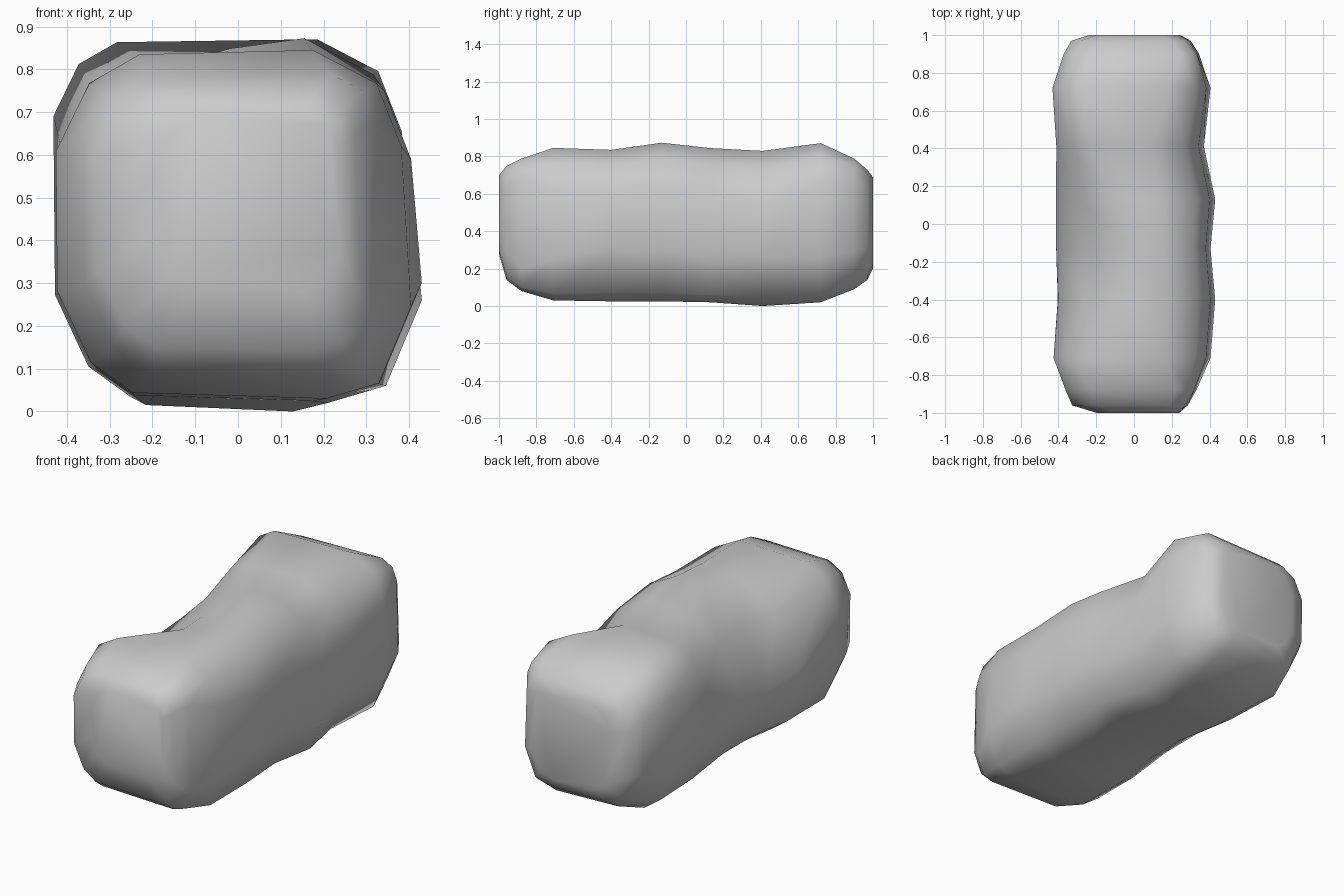
import bpy, bmesh

# Cross-sections along y: y, left, right, bottom, top,
# then corner rounding: top-right, top-left, bottom-left, bottom-right
stations = [
    (-1.00, -0.20, 0.24, 0.28, 0.70, .08, .12, .12, .08),
    (-0.96, -0.33, 0.285, 0.14, 0.75, .10, .14, .17, .11),
    (-0.88, -0.365, 0.33, 0.08, 0.79, .11, .15, .20, .10),
    (-0.71, -0.43, 0.405, 0.03, 0.85, .23, .21, .23, .18),
    (-0.40, -0.41, 0.43, 0.025, 0.84, .25, .38, .21, .23),
    (-0.13, -0.42, 0.405, 0.025, 0.878, .25, .42, .27, .22),
    (0.13, -0.42, 0.43, 0.02, 0.85, .29, .34, .28, .20),
    (0.41, -0.415, 0.37, 0.00, 0.835, .28, .20, .25, .22),
    (0.72, -0.435, 0.405, 0.02, 0.875, .22, .16, .23, .20),
    (0.90, -0.375, 0.345, 0.09, 0.79, .10, .15, .20, .17),
    (0.97, -0.335, 0.30, 0.14, 0.73, .10, .14, .16, .15),
    (1.00, -0.24, 0.245, 0.20, 0.69, .10, .12, .12, .12),
]


def ring_points(y, l, r, b, t, tr, tl, bl, br):
    """Rounded box section, three points per corner."""
    # corner x, z, inward signs, size, reach x and z, middle inset x and z,
    # sideways and vertical lean of the flats, order
    corners = ((r, t, -1, -1, tr, 1.0, 1.0, .35, .36, .10, .02, False),
               (l, t, 1, -1, tl, 0.95, 1.15, .39, .39, .02, .07, True),
               (l, b, 1, 1, bl, 0.80, 1.10, .37, .37, .03, .06, False),
               (r, b, -1, 1, br, 1.10, 1.20, .42, .20, .00, .00, True))
    pts = []
    for x, z, sx, sz, c, kx, kz, mx, mz, lx, lz, flip in corners:
        corner = [(x + sx * c * lx, y, z + sz * c * kz),
                  (x + sx * c * mx, y, z + sz * c * mz),
                  (x + sx * c * kx, y, z + sz * c * lz)]
        pts += corner[::-1] if flip else corner
    return pts


bm = bmesh.new()
rings = [[bm.verts.new(p) for p in ring_points(*s)] for s in stations]

# Long body
for a, b in zip(rings, rings[1:]):
    n = len(a)
    for i in range(n):
        j = (i + 1) % n
        bm.faces.new((a[i], a[j], b[j], b[i]))

# End caps
for ring in (rings[0], rings[-1]):
    bm.faces.new(ring)

bmesh.ops.recalc_face_normals(bm, faces=bm.faces[:])
for f in bm.faces:
    f.smooth = True
mesh = bpy.data.meshes.new("long_boulder")
bm.to_mesh(mesh)
bm.free()
boulder = bpy.data.objects.new("long_boulder", mesh)
bpy.context.collection.objects.link(boulder)
